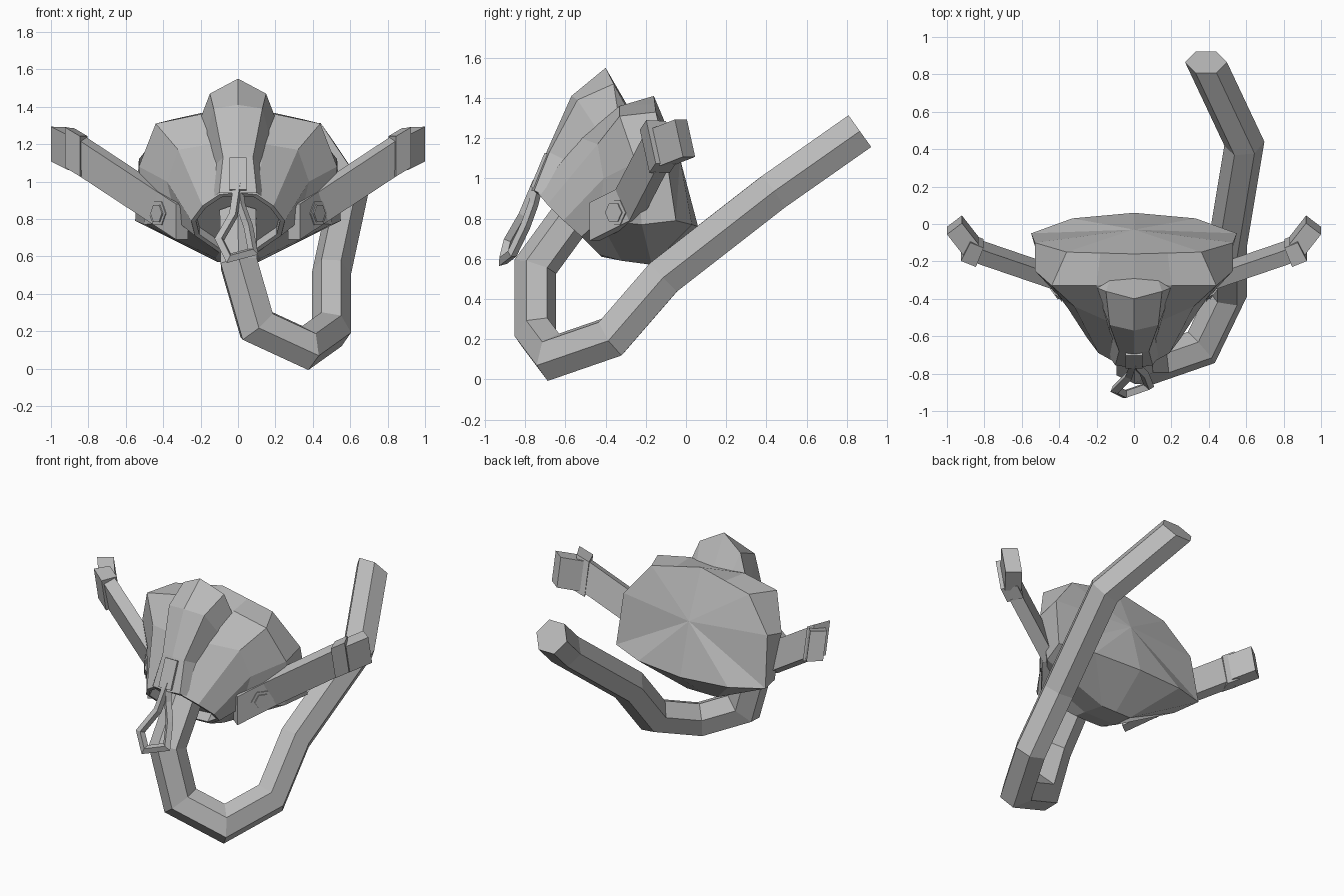
import bpy, bmesh, math
from mathutils import Vector

cube = bpy.data.objects.get("Cube")
if cube:
    bpy.data.objects.remove(cube, do_unlink=True)

grey = bpy.data.materials.new("rubber_grey")
grey.use_nodes = True
grey.diffuse_color = (0.5, 0.5, 0.5, 1)
grey.node_tree.nodes["Principled BSDF"].inputs["Base Color"].default_value = (0.5, 0.5, 0.5, 1)


def finish(name, bm, mirror=False):
    bmesh.ops.recalc_face_normals(bm, faces=bm.faces[:])
    mesh = bpy.data.meshes.new(name)
    bm.to_mesh(mesh)
    bm.free()
    mesh.materials.append(grey)
    obj = bpy.data.objects.new(name, mesh)
    bpy.context.collection.objects.link(obj)
    if mirror:
        mod = obj.modifiers.new("mirror", 'MIRROR')
        mod.use_clip = True
        mod.merge_threshold = 0.001
    return obj


def bridge(bm, rows, closed):
    for a, b in zip(rows, rows[1:]):
        n = len(a)
        for i in range(n if closed else n - 1):
            j = (i + 1) % n
            bm.faces.new((a[i], a[j], b[j], b[i]))


def sweep(name, path, section, mirror=False, side=None, up=None):
    """Mitred tube: each ring slides along its segment onto the joint plane.
    Giving side or up slants the end cuts."""
    path = [Vector(p) for p in path]
    dirs = [(b - a).normalized() for a, b in zip(path, path[1:])]
    side = Vector(side or dirs[0].cross(Vector((0, 0, 1)))).normalized()
    up = Vector(up or side.cross(dirs[0])).normalized()
    ring = [path[0] + side * u + up * v for u, v in section]
    bm = bmesh.new()
    rows = [[bm.verts.new(p) for p in ring]]
    for k, d in enumerate(dirs):
        last = k + 1 == len(dirs)
        if not last:
            n = d + dirs[k + 1]
        else:
            n = d - up * d.dot(up) if mirror else d
        ring = [p + d * ((path[k + 1] - p).dot(n) / d.dot(n)) for p in ring]
        rows.append([bm.verts.new(p) for p in ring])
    bridge(bm, rows, True)
    bm.faces.new(rows[0])
    bm.faces.new(rows[-1])
    return finish(name, bm, mirror)


def polygon(r, n):
    return [(r * math.cos(math.tau * i / n), r * math.sin(math.tau * i / n)) for i in range(n)]


def slab(t, h):
    return [(-t, -h), (t, -h), (t, h), (-t, h)]


# Mask shell: half rings from the face rim forward to the mouth opening
rim = [(0, -.16, 1.41), (.18, -.155, 1.37), (.36, -.15, 1.33), (.53, -.1, 1.12),
       (.55, -.05, .79), (.33, .03, .77), (0, .06, .76)]
wide = [(0, -.3, 1.36), (.2, -.33, 1.36), (.44, -.33, 1.31), (.53, -.25, 1.08),
        (.5, -.22, .77), (.11, -.17, .57), (0, -.17, .57)]
cheek = [(0, -.52, 1.25), (.14, -.52, 1.2), (.32, -.44, 1.17), (.38, -.41, 1.0),
         (.33, -.43, .79), (.12, -.32, .59), (0, -.32, .59)]
mouth = [(0, -.76, .94), (.1, -.74, .93), (.19, -.69, .87), (.25, -.61, .79),
         (.23, -.52, .71), (.1, -.43, .62), (0, -.42, .61)]
centre = Vector((0, -.6, .785))
lip = [centre + (Vector(p) - centre) * 0.9 for p in mouth]
recess = [p + Vector((0, .04, .04)) for p in lip]
bm = bmesh.new()
rows = [[bm.verts.new(p) for p in r] for r in (rim, wide, cheek, mouth, lip, recess)]
bridge(bm, rows, False)
back = bm.verts.new((0, -.03, 1.1))
for a, b in zip(rows[0], rows[0][1:]):
    bm.faces.new((back, a, b))
bm.faces.new(rows[-1])
finish("mask_shell", bm, True)

# Nose ridge: half strips of centre, edge and base
ridge = [[(0, -.29, 1.36), (.13, -.3, 1.36), (.2, -.31, 1.34)],
         [(0, -.4, 1.55), (.15, -.36, 1.47), (.2, -.34, 1.34)],
         [(0, -.57, 1.41), (.13, -.54, 1.39), (.17, -.44, 1.24)],
         [(0, -.69, 1.14), (.08, -.68, 1.13), (.13, -.58, 1.08)],
         [(0, -.77, .94), (.1, -.755, .94), (.14, -.7, .91)]]
bm = bmesh.new()
bridge(bm, [[bm.verts.new(p) for p in r] for r in ridge], False)
finish("nose_ridge", bm, True)

# Breathing hose, from the slanted free end back to the mouth
sweep("hose", [(.385, .865, 1.235), (.59, .43, .93), (.5, -.11, .51), (.5, -.37, .21),
               (.36, -.66, .11), (.1, -.75, .23), (.005, -.75, .56), (0, -.56, .82)],
      polygon(.112, 6), side=(1, 0, 0), up=(0, -.58, .81))

# Side straps with buckles and folded ends, cut upright
lean = (0, -.22, 1)
sweep("strap", [(.3, -.455, .785), (.43, -.285, .87), (.84, -.145, 1.14)],
      slab(.04, .095), True, up=(0, 0, 1))
sweep("strap_buckle", [(.825, -.155, 1.135), (.9, -.125, 1.18)], slab(.055, .11), True, up=lean)
sweep("strap_end", [(.87, -.12, 1.155), (.96, -.005, 1.2)], slab(.05, .095), True, up=lean)

# Hexagonal bolts on the strap roots
sweep("strap_bolt", [(.37, -.31, .83), (.432, -.358, .83)], polygon(.072, 6), True)
sweep("bolt_cap", [(.4, -.334, .83), (.438, -.362, .83)], polygon(.052, 6), True)

# Front clip and hanging wire loop
sweep("clip", [(0, -.685, 1.12), (0, -.755, .95)], slab(.045, .02))
sweep("wire_loop", [(0, -.74, .985), (-.025, -.81, .82), (-.1, -.885, .69), (-.05, -.91, .59),
                    (.08, -.865, .625), (.055, -.8, .76), (.015, -.76, .87), (0, -.735, .97)],
      slab(.018, .018))
